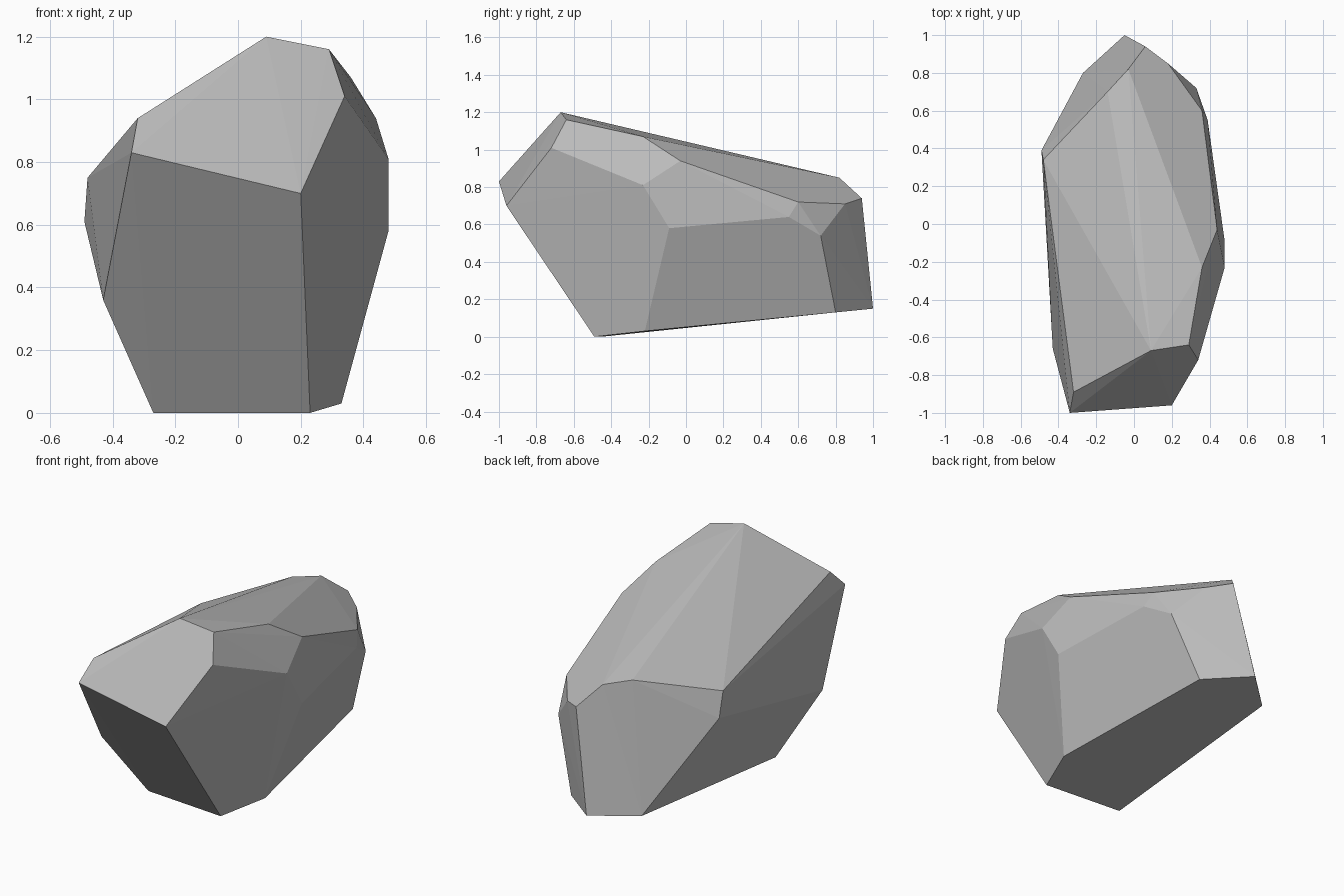
import bpy
import bmesh
from math import radians

default_cube = bpy.data.objects.get("Cube")
if default_cube:
    bpy.data.objects.remove(default_cube, do_unlink=True)


def make_material(name, colour):
    material = bpy.data.materials.new(name)
    material.use_nodes = True
    material.diffuse_color = colour
    shader = material.node_tree.nodes["Principled BSDF"]
    shader.inputs["Base Color"].default_value = colour
    shader.inputs["Roughness"].default_value = 0.9
    return material


def make_faceted_stone(name, corners, material):
    """Wrap flat facets around the corners and merge the coplanar ones."""
    bm = bmesh.new()
    for corner in corners:
        bm.verts.new(corner)
    bmesh.ops.convex_hull(bm, input=bm.verts)
    loose = [v for v in bm.verts if not v.link_faces]
    bmesh.ops.delete(bm, geom=loose, context="VERTS")
    bmesh.ops.dissolve_limit(bm, angle_limit=radians(1.0),
                             verts=bm.verts, edges=bm.edges)
    bmesh.ops.recalc_face_normals(bm, faces=bm.faces)
    mesh = bpy.data.meshes.new(name)
    bm.to_mesh(mesh)
    bm.free()
    mesh.materials.append(material)
    stone = bpy.data.objects.new(name, mesh)
    bpy.context.collection.objects.link(stone)
    return stone


# Sloping underside
base = [(-.27, -.45, 0), (.23, -.49, 0), (.33, -.22, .03),
        (.19, .8, .13), (-.05, 1, .15), (-.27, .8, .13)]

# Overhanging front
front = [(-.34, -1, .83), (.2, -.96, .7), (-.43, -.66, .36)]

# High crest behind the front
crest = [(-.32, -.89, .94), (.09, -.67, 1.2), (.29, -.64, 1.16),
         (.34, -.72, 1.01)]

# Chipped flank on the +x side
flank = [(.36, -.23, 1.07), (.44, -.03, .94), (.48, -.23, .81),
         (.48, -.09, .58), (.36, .6, .72), (.39, .55, .64)]

# Tapered back
back = [(.33, .72, .54), (.18, .85, .71), (.06, .94, .74),
        (-.03, .82, .85), (-.14, .7, .86)]

# Bulge on the -x side
bulge = [(-.49, .39, .61), (-.48, .34, .75)]

stone_grey = make_material("stone grey", (.5, .5, .5, 1))
make_faceted_stone("rock", base + front + crest + flank + back + bulge,
                   stone_grey)
